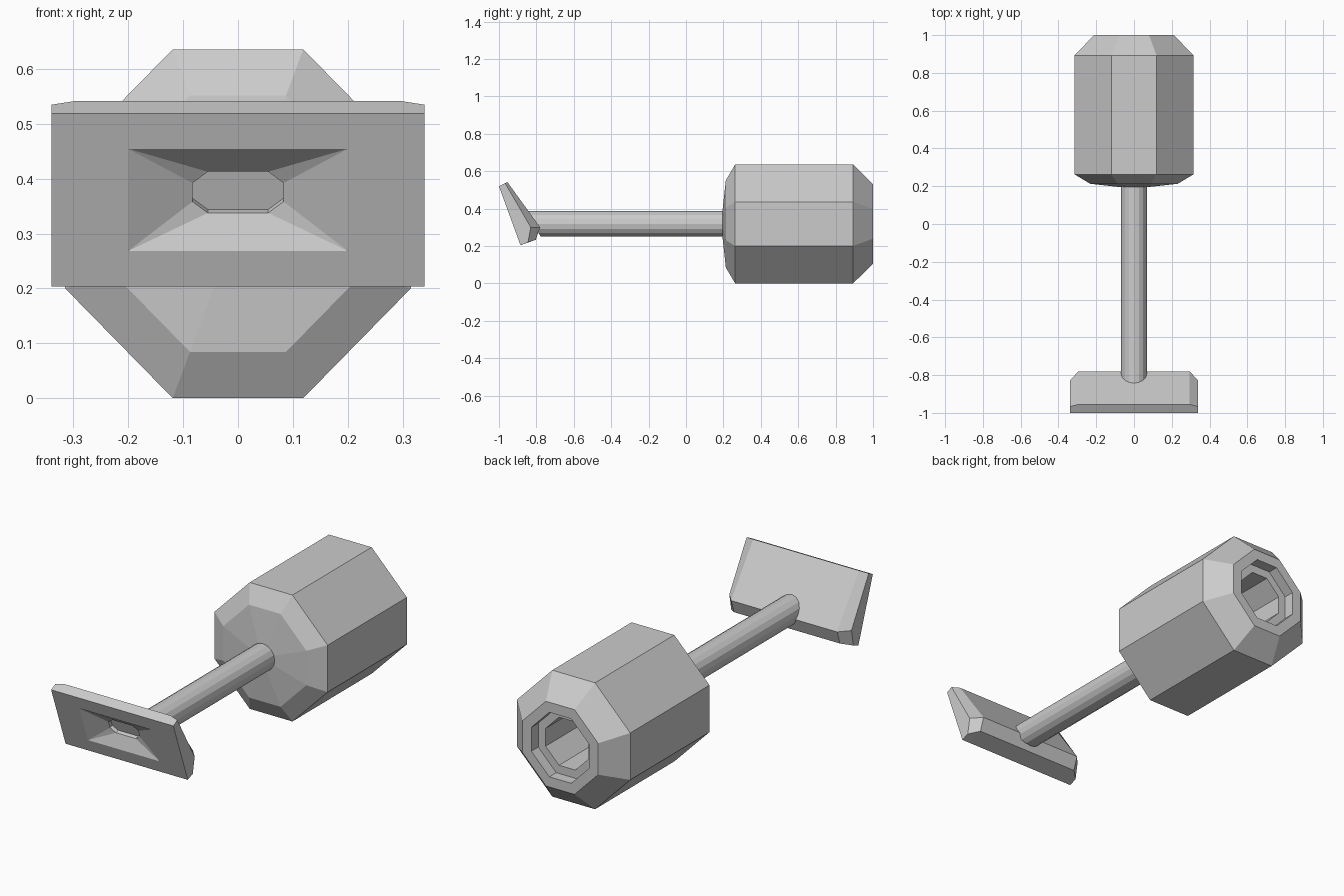
import bpy, bmesh, math
from mathutils import Vector

if "Cube" in bpy.data.objects:
    bpy.data.objects.remove(bpy.data.objects["Cube"])

CZ = 0.318  # height of the main axis


def loft(bm, rings, closed=True, cap_start=False, cap_end=False):
    """Skin a list of equally long point rings."""
    vs = [[bm.verts.new(p) for p in r] for r in rings]
    n = len(vs[0])
    for a, b in zip(vs, vs[1:]):
        for i in range(n if closed else n - 1):
            j = (i + 1) % n
            bm.faces.new((a[i], a[j], b[j], b[i]))
    if cap_start:
        bm.faces.new(vs[0])
    if cap_end:
        bm.faces.new(vs[-1])


def finish(bm, name):
    bmesh.ops.remove_doubles(bm, verts=bm.verts, dist=0.0005)
    bmesh.ops.dissolve_degenerate(bm, edges=bm.edges, dist=0.0001)
    bmesh.ops.recalc_face_normals(bm, faces=bm.faces)
    mesh = bpy.data.meshes.new(name)
    bm.to_mesh(mesh)
    bm.free()
    obj = bpy.data.objects.new(name, mesh)
    bpy.context.collection.objects.link(obj)
    return obj


def octagon(w, h, cw, ch):
    """Half width, half height, half lengths of the flat top and side."""
    return [(cw, h), (w, ch), (w, -ch), (cw, -h),
            (-cw, -h), (-w, -ch), (-w, ch), (-cw, h)]


# Body: octagonal drum, shallow front cone, stepped socket in the back
section = octagon(0.315, CZ, 0.119, 0.118)
profile = [(0.195, 0.22), (0.213, 0.735), (0.263, 1.0), (0.893, 1.0),
           (1.0, 0.67), (1.0, 0.51), (0.945, 0.51), (0.945, 0.38),
           (0.60, 0.38)]
bm = bmesh.new()
loft(bm, [[(x * s, y, CZ + z * s) for x, z in section] for y, s in profile],
     cap_start=True, cap_end=True)
finish(bm, "motor_body")

# Tube: front end sheared to match the tilted nozzle
N, R = 16, 0.068
circle = [(R * math.cos(2 * math.pi * i / N), R * math.sin(2 * math.pi * i / N))
          for i in range(N)]
bm = bmesh.new()
loft(bm, [[(x, -0.815 - 0.55 * z, CZ + z) for x, z in circle],
          [(x, 0.22, CZ + z) for x, z in circle]],
     cap_start=True, cap_end=True)
finish(bm, "tube")

# Nozzle: tilted plate with chamfered ends and a funnel-shaped mouth
inner = [(-1.0, 0.519), (-0.955, 0.542), (-0.78, 0.30), (-0.803, 0.233),
         (-0.885, 0.204)]
outer = [(-1.0, 0.519), (-0.967, 0.535), (-0.83, 0.30), (-0.845, 0.219),
         (-0.885, 0.204)]
bm = bmesh.new()
loft(bm, [[(x, y, z) for y, z in prof] for x, prof in
          ((-0.34, outer), (-0.295, inner), (0.295, inner), (0.34, outer))],
     closed=False, cap_start=True, cap_end=True)

top, low = Vector((0, -1.0, 0.519)), Vector((0, -0.885, 0.204))
up = (top - low).normalized()
inward = Vector((0, up.z, -up.y))
mid = (top + low) / 2
half = (top - low).length / 2


def mouth_ring(oct_pts, depth):
    return [mid + Vector((x, 0, 0)) + up * v + inward * depth for x, v in oct_pts]


loft(bm, [mouth_ring(octagon(0.34, half, 0.34, half), 0),
          mouth_ring(octagon(0.20, 0.099, 0.20, 0.099), 0),
          mouth_ring(octagon(0.083, 0.04, 0.055, 0.018), 0.040),
          mouth_ring(octagon(0.083, 0.04, 0.055, 0.018), 0.058)],
     cap_end=True)
finish(bm, "nozzle")
